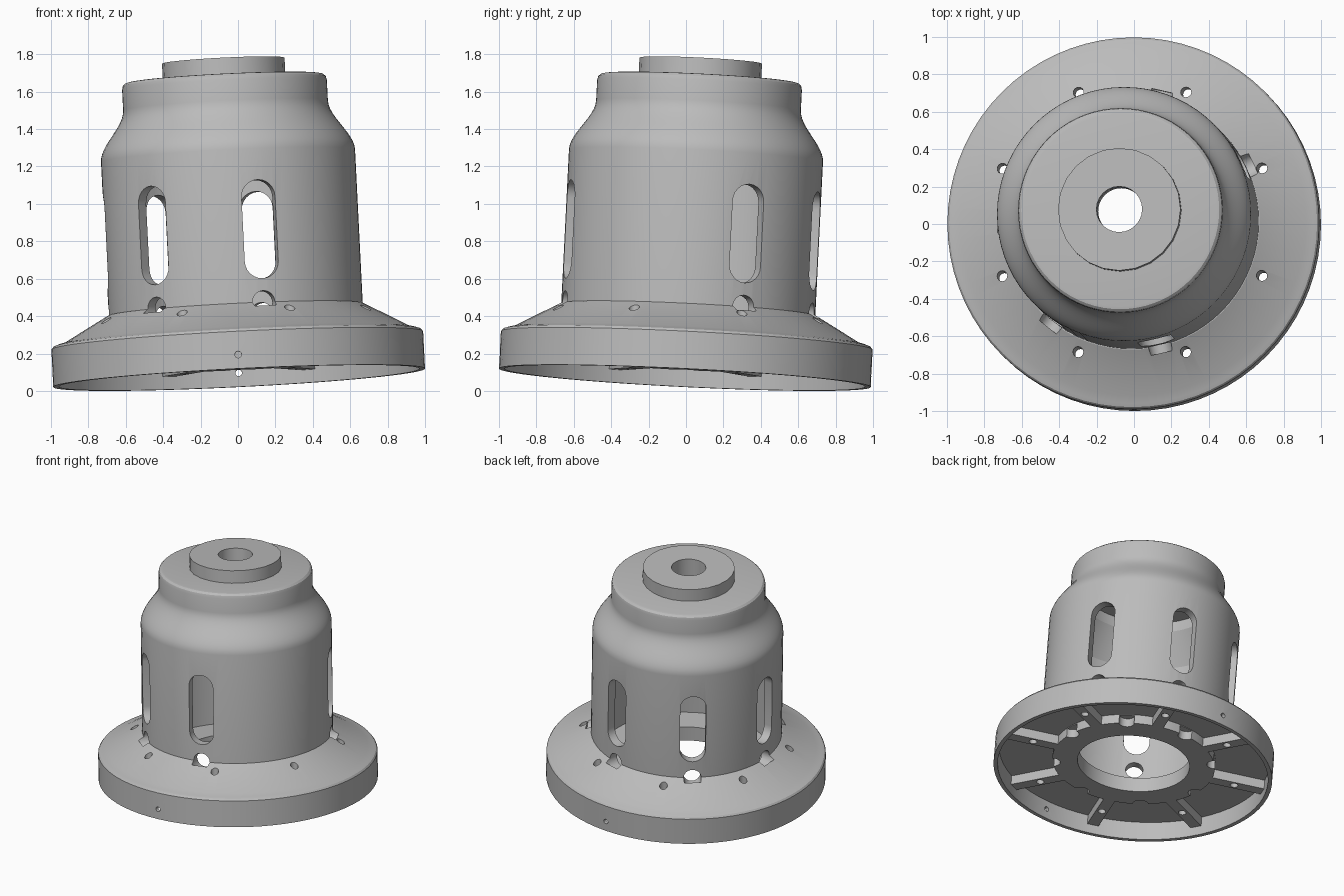
import bpy, bmesh, math
from mathutils import Matrix, Vector

cube = bpy.data.objects.get("Cube")
if cube:
    bpy.data.objects.remove(cube, do_unlink=True)

# Single grey metal
metal = bpy.data.materials.new("grey_metal")
metal.use_nodes = True
GREY = (0.5, 0.5, 0.5, 1)
metal.diffuse_color = GREY
metal.node_tree.nodes["Principled BSDF"].inputs["Base Color"].default_value = GREY

# The whole part leans slightly towards the back and -x
lean = Vector((0, 0, 1)).rotation_difference(Vector((-0.05, 0.05, 1)))
TILT = Matrix.Translation((0.006, -0.006, 0.0702)) @ lean.to_matrix().to_4x4()


def make_object(name, bm):
    bmesh.ops.recalc_face_normals(bm, faces=bm.faces)
    mesh = bpy.data.meshes.new(name)
    bm.to_mesh(mesh)
    bm.free()
    mesh.materials.append(metal)
    obj = bpy.data.objects.new(name, mesh)
    bpy.context.collection.objects.link(obj)
    return obj


def lathe(name, profile, sides):
    """Revolve a closed (radius, height) outline around z."""
    bm = bmesh.new()
    rings = []
    for i in range(sides):
        a = math.tau * i / sides
        rings.append([bm.verts.new((r * math.cos(a), r * math.sin(a), h)) for r, h in profile])
    n = len(profile)
    for i in range(sides):
        p, q = rings[i], rings[(i + 1) % sides]
        for j in range(n):
            k = (j + 1) % n
            bm.faces.new((p[j], q[j], q[k], p[k]))
    return make_object(name, bm)


def radial_prism(bm, angle, r0, r1, outline):
    """Extrude a (sideways, height) outline outward along a radius."""
    turn = Matrix.Rotation(math.radians(angle), 4, 'Z')
    ends = [[bm.verts.new(turn @ Vector((r, s, h))) for s, h in outline] for r in (r0, r1)]
    n = len(outline)
    bm.faces.new(ends[0])
    bm.faces.new(ends[1])
    for j in range(n):
        k = (j + 1) % n
        bm.faces.new((ends[0][j], ends[0][k], ends[1][k], ends[1][j]))


def stadium(radius, low, high, steps=12):
    """Round-ended outline; low and high are the end-arc centres."""
    pts = []
    for centre, start in ((high, 0), (low, math.pi)):
        for i in range(steps + (low != high)):
            a = start + math.pi * i / steps
            pts.append((radius * math.cos(a), centre + radius * math.sin(a)))
    return pts


def cut(obj, cutter):
    mod = obj.modifiers.new("cut", 'BOOLEAN')
    mod.operation = 'DIFFERENCE'
    mod.solver = 'EXACT'
    mod.object = cutter
    deps = bpy.context.evaluated_depsgraph_get()
    mesh = bpy.data.meshes.new_from_object(obj.evaluated_get(deps))
    obj.modifiers.clear()
    obj.data = mesh


# Housing: flange, cone, body, shoulder and cap outside, then the hollow inside
shoulder = []
for i in range(13):
    t = i / 12
    ease = t * t * (3 - 2 * t)
    shoulder.append((0.68 - 0.132 * ease, 1.19 + 0.27 * t))
outer = [(0.965, 0), (0.995, 0), (0.995, 0.2), (0.985, 0.213), (0.965, 0.22),
         (0.925, 0.23), (0.685, 0.365), (0.68, 0.365)]
cap = [(0.548, 1.57), (0.543, 1.59), (0.53, 1.602), (0.515, 1.605), (0.1225, 1.605)]
inner = [(0.1225, 1.5), (0.48, 1.5), (0.48, 1.42), (0.615, 1.2), (0.615, 0.18),
         (0.4, 0.18), (0.4, 0.07), (0.58, 0.07), (0.58, 0.14), (0.965, 0.14)]
housing = lathe("housing", outer + shoulder + cap + inner, 72)

# Top boss with its bore
boss = lathe("top_boss", [(0.1225, 1.6), (0.328, 1.6), (0.328, 1.7), (0.1225, 1.7)], 24)

# Radial ribs under the flange
RIBS = [22.5 + 45 * k for k in range(8)]
bm = bmesh.new()
for a in RIBS:
    radial_prism(bm, a, 0.57, 0.97, [(-0.042, 0.07), (0.042, 0.07), (0.042, 0.145), (-0.042, 0.145)])
ribs = make_object("flange_ribs", bm)

# Cutters: wall windows with drain holes, rim pin holes, collar notches
bm = bmesh.new()
for k in range(6):
    a = 180 / 7 + k * 360 / 7
    radial_prism(bm, a, 0.45, 0.8, stadium(0.092, 0.585, 0.93))
    radial_prism(bm, a, 0.45, 0.72, stadium(0.062, 0.365, 0.365))
for a in (90, -90):
    radial_prism(bm, a, 0.9, 1.1, stadium(0.018, 0.075, 0.075, 8))
for k in range(8):
    spot = Matrix.Rotation(math.radians(45 * k), 4, 'Z') @ Matrix.Translation((0.58, 0, 0.08))
    bmesh.ops.create_cone(bm, cap_ends=True, segments=20, radius1=0.055, radius2=0.055,
                          depth=0.11, matrix=spot)
wall_cutter = make_object("wall_cutter", bm)

# Cutter: bolt holes straight through flange and ribs
bm = bmesh.new()
for a in RIBS:
    spot = Matrix.Rotation(math.radians(a), 4, 'Z') @ Matrix.Translation((0.752, 0, 0.25))
    bmesh.ops.create_cone(bm, cap_ends=True, segments=16, radius1=0.028, radius2=0.028,
                          depth=0.6, matrix=spot)
bolt_cutter = make_object("bolt_cutter", bm)

cut(housing, wall_cutter)
cut(housing, bolt_cutter)
cut(ribs, bolt_cutter)
for helper in (wall_cutter, bolt_cutter):
    bpy.data.objects.remove(helper, do_unlink=True)

# Smooth shading with sharp edges, then lean everything
for obj in (housing, boss, ribs):
    obj.matrix_world = TILT
    bpy.ops.object.select_all(action='DESELECT')
    obj.select_set(True)
    bpy.context.view_layer.objects.active = obj
    bpy.ops.object.shade_smooth_by_angle(angle=math.radians(25))
